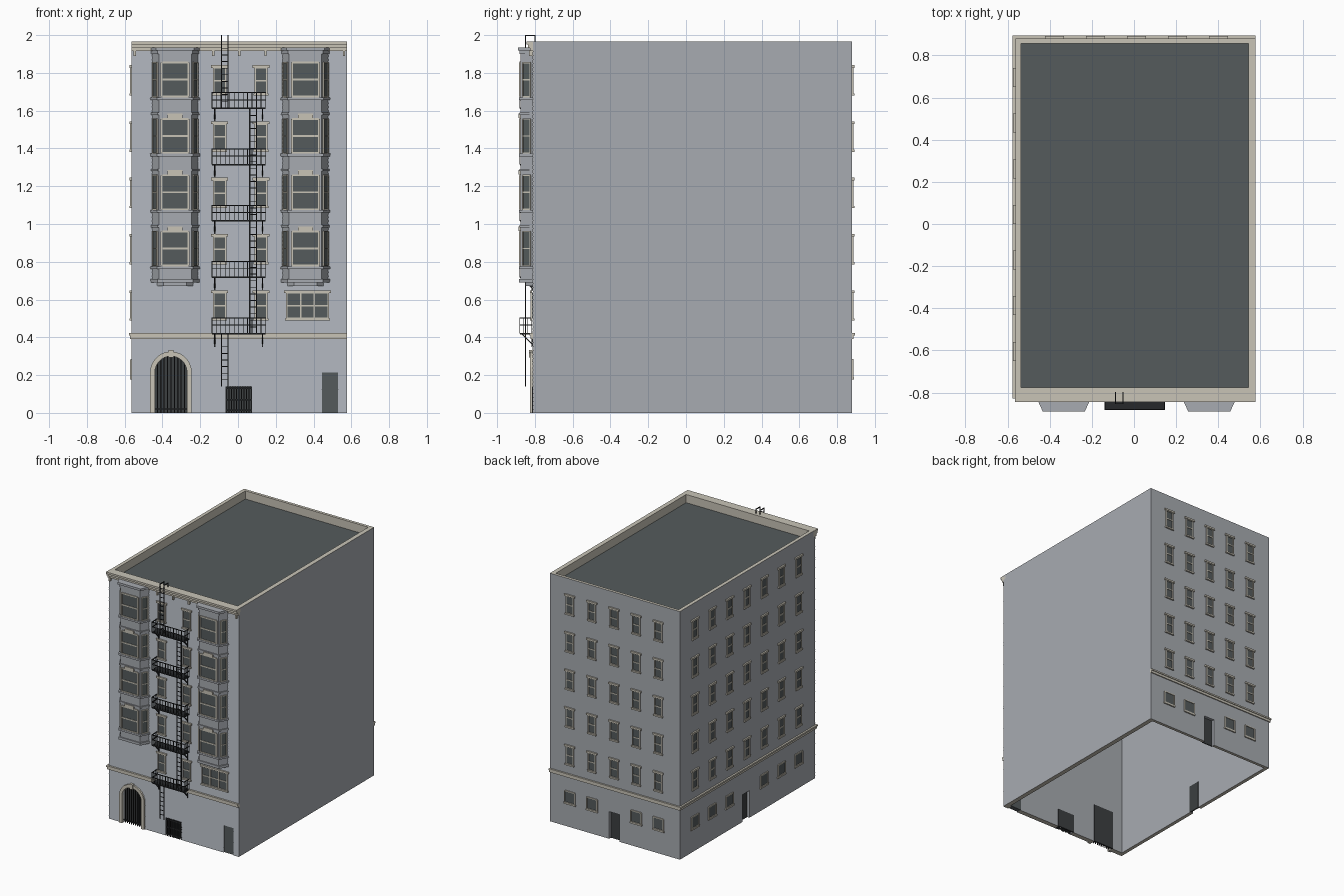
import bpy, bmesh, math
from mathutils import Matrix, Vector

if "Cube" in bpy.data.objects:
    bpy.data.objects.remove(bpy.data.objects["Cube"])


def material(name, r, g, b):
    m = bpy.data.materials.new(name)
    m.use_nodes = True
    m.diffuse_color = (r, g, b, 1)
    m.node_tree.nodes["Principled BSDF"].inputs["Base Color"].default_value = (r, g, b, 1)
    return m


WALL = material("grey wall", .39, .41, .44)
SIDING = material("blue grey siding", .40, .43, .47)
TRIM = material("cream trim", .58, .55, .47)
SLATE = material("dark slate glass", .09, .105, .108)
DOOR = material("dark door", .045, .05, .052)
METAL = material("black metal", .02, .022, .024)

# Main dimensions
LEFT, RIGHT, FRONT, BACK, TOP = -.563, .577, -.81, .88, 1.965
IN_L, IN_R, IN_F, IN_B = -.535, .542, -.776, .857
FACE = FRONT - .004
MID, STOREY, FIRST = .008, .298, .5
IDENT = Matrix.Identity(4)


def box(bm, lo, hi, M=IDENT):
    lo, hi = Vector(lo), Vector(hi)
    bmesh.ops.create_cube(bm, size=1, matrix=M @ Matrix.Translation((lo + hi) / 2)
                          @ Matrix.Diagonal((*(hi - lo), 1)))


def rod(bm, p, q, r=.0025):
    p, q = Vector(p), Vector(q)
    turn = (q - p).to_track_quat('Z', 'Y').to_matrix().to_4x4()
    box(bm, (-r, -r, 0), (r, r, (q - p).length), Matrix.Translation(p) @ turn)


def prism(bm, points, direction):
    face = bm.faces.new([bm.verts.new(p) for p in points])
    new = bmesh.ops.extrude_face_region(bm, geom=[face], use_keep_orig=True)["geom"]
    verts = [v for v in new if isinstance(v, bmesh.types.BMVert)]
    bmesh.ops.translate(bm, verts=verts, vec=direction)


def finish(name, bm, *mats):
    bmesh.ops.recalc_face_normals(bm, faces=bm.faces)
    mesh = bpy.data.meshes.new(name)
    bm.to_mesh(mesh)
    bm.free()
    ob = bpy.data.objects.new(name, mesh)
    bpy.context.collection.objects.link(ob)
    for m in mats:
        mesh.materials.append(m)
    return ob


def cut(ob, cutter):
    mod = ob.modifiers.new("cut", 'BOOLEAN')
    mod.operation, mod.solver, mod.object = 'DIFFERENCE', 'EXACT', cutter
    bpy.context.view_layer.objects.active = ob
    bpy.ops.object.modifier_apply(modifier=mod.name)


def wall_frame(x, y, angle):
    return Matrix.Translation((x, y, 0)) @ Matrix.Rotation(angle, 4, 'Z')


# Arch entrance outline
ARCH_X, ARCH_R, SPRING = -.355, .085, .215


def arch(r, y, steps=14):
    curve = [(ARCH_X + r * math.cos(math.pi * i / steps), y,
              SPRING + r * math.sin(math.pi * i / steps)) for i in range(steps + 1)]
    return [(ARCH_X + r, y, -.05)] + curve + [(ARCH_X - r, y, -.05)]


# Building shell, open below, with a roof pocket behind the parapet
bm = bmesh.new()
box(bm, (LEFT, FRONT, 0), (RIGHT, BACK, TOP))
body = finish("building_shell", bm, WALL, TRIM, SLATE)
bm = bmesh.new()
box(bm, (IN_L, IN_F, -.1), (IN_R, IN_B, 1.88))
box(bm, (IN_L, IN_F, 1.9), (IN_R, IN_B, 2.1))
hollow = finish("hollow_cutter", bm)

# Horizontal boarding on the front wall
bm = bmesh.new()
courses = 92
h = 1.915 / courses
profile = [(LEFT, FRONT + .002, 1.915), (LEFT, FRONT + .002, 0)]
for i in range(courses):
    profile += [(LEFT, FACE, i * h), (LEFT, FRONT - .0005, (i + 1) * h)]
prism(bm, profile, (RIGHT - LEFT, 0, 0))
siding = finish("front_siding", bm, SIDING)

# Door openings cut through the walls
bm = bmesh.new()
prism(bm, arch(ARCH_R, -.85), (0, .1, 0))
box(bm, (-.065, -.85, -.05), (.075, -.75, .14))
box(bm, (.445, -.85, -.05), (.53, -.75, .215))
box(bm, (-.033, .83, -.05), (.057, .95, .215))
box(bm, (-.65, .009, -.05), (-.5, .099, .215))
openings = finish("door_cutter", bm)
cut(body, hollow)
cut(body, openings)
cut(siding, openings)
for c in (hollow, openings):
    bpy.data.objects.remove(c)
for p in body.data.polygons:
    z = p.center.z
    if z > 1.89 and p.normal.z > .9 and z < 1.95:
        p.material_index = 2
    elif (z > 1.9 and (IN_L - .01 < p.center.x < IN_R + .01)
          and (IN_F - .01 < p.center.y < IN_B + .01)) or z > 1.96 or z < .001:
        p.material_index = 1
    else:
        p.material_index = 0

# Recessed doors
bm = bmesh.new()
box(bm, (-.445, -.782, 0), (-.265, -.77, .31))
box(bm, (-.07, -.782, 0), (.08, -.77, .145))
box(bm, (-.036, .85, 0), (.06, .858, .22))
box(bm, (-.543, .005, 0), (-.533, .102, .22))
finish("recessed_doors", bm, DOOR)
bm = bmesh.new()
box(bm, (.442, -.806, 0), (.533, -.77, .22))
finish("service_door", bm, SLATE)

# Arch surround with keystone
bm = bmesh.new()
outer, inner = arch(.11, -.826), arch(ARCH_R, -.826)
outer[0], outer[-1], inner[0], inner[-1] = [(p[0], p[1], 0) for p in
                                          (outer[0], outer[-1], inner[0], inner[-1])]
prism(bm, outer + inner[::-1], (0, .03, 0))
box(bm, (ARCH_X - .014, -.832, .292), (ARCH_X + .014, -.81, .332))
finish("arch_surround", bm, TRIM)

# Entrance gate and low double gate
bm = bmesh.new()
for i in range(-4, 5):
    dx = i * .018
    rod(bm, (ARCH_X + dx, -.8, 0), (ARCH_X + dx, -.8, SPRING + math.sqrt(ARCH_R ** 2 - dx ** 2)), .003)
rod(bm, (ARCH_X - ARCH_R, -.8, .02), (ARCH_X + ARCH_R, -.8, .02), .003)
finish("arch_gate", bm, METAL)
bm = bmesh.new()
for i in range(11):
    x = -.062 + i * .0134
    rod(bm, (x, -.812, 0), (x, -.812, .14), .003)
for z in (.015, .07, .13):
    rod(bm, (-.065, -.812, z), (.075, -.812, z), .004)
finish("low_gate", bm, METAL)


# Windows: local x runs along the wall and local -y points outwards
def window(frames, glass, M, w, z0, z1, cols=1, bar=.008, trim=True, sash=True):
    a = w / 2
    box(glass, (-a, -.003, z0), (a, .002, z1), M)
    for i in range(cols + 1):
        x = -a + i * (w / cols)
        box(frames, (x - bar / 2, -.008, z0), (x + bar / 2, 0, z1), M)
    for z in (z0, (z0 + z1) / 2, z1) if sash else (z0, z1):
        box(frames, (-a, -.007, z - bar / 2), (a, 0, z + bar / 2), M)
    if trim:
        box(frames, (-a - .014, -.012, z1), (a + .014, 0, z1 + .014), M)
        box(frames, (-a - .008, -.012, z0 - .012), (a + .008, 0, z0), M)


walls = {
    "front": [wall_frame(x, FACE, 0) for x in (-.097, .122)],
    "back": [wall_frame(.4 - .194 * i, BACK, math.pi) for i in range(5)],
    "side": [wall_frame(LEFT, .695 - .2165 * i, -math.pi / 2) for i in range(7)],
}
for name, columns in walls.items():
    frames, glass = bmesh.new(), bmesh.new()
    for i, M in enumerate(columns):
        for floor in range(5):
            z = FIRST + STOREY * floor
            window(frames, glass, M, .062, z, z + .135)
        if name != "front" and i != len(columns) // 2:
            window(frames, glass, M, .09, .19, .28, trim=False, sash=False)
            box(frames, (-.052, -.01, .178), (.052, 0, .19), M)
    if name == "front":
        window(frames, glass, wall_frame(.368, FACE, 0), .22, .5, .635, cols=3)
    finish(name + "_window_frames", frames, TRIM)
    finish(name + "_window_glass", glass, SLATE)


# Bay windows
def bay_outline(cx, z, off=0):
    return [(cx + s * (a + off), y, z) for s, a, y in
            ((-1, .122, FRONT), (-1, .086, -.875 - off), (1, .086, -.875 - off), (1, .122, FRONT))]


def bay_band(bm, cx, z0, z1, off=0):
    prism(bm, bay_outline(cx, z0, off), (0, 0, z1 - z0))


tilt = math.atan2(.065, .036)
for name, cx in (("right", MID - .341), ("left", MID + .349)):
    bm, frames, glass = bmesh.new(), bmesh.new(), bmesh.new()
    bay_band(bm, cx, .7, 1.92)
    bay_band(bm, cx, .69, .71, .008)
    bay_band(bm, cx, .672, .69, -.025)
    bay_band(bm, cx, 1.9, 1.918, .006)
    bay_band(bm, cx, 1.918, 1.935, .014)
    for floor in range(4):
        z0 = .78 + STOREY * floor
        z1 = z0 + .18
        bay_band(bm, cx, z0 - .018, z0 - .004, .01)
        if floor < 3:
            bay_band(bm, cx, z1 + .022, z1 + .034, .007)
            box(frames, (cx - .04, -.888, z1 + .004), (cx + .04, -.87, z1 + .028))
        window(frames, glass, wall_frame(cx, -.875, 0), .142, z0, z1, bar=.01, trim=False)
        for s in (-1, 1):
            M = wall_frame(cx + s * .104, -.8425, s * tilt)
            window(frames, glass, M, .046, z0, z1, bar=.006, trim=False)
    finish(name + "_bay", bm, WALL)
    finish(name + "_bay_frames", frames, TRIM)
    finish(name + "_bay_glass", glass, SLATE)

# Belt course around the front, back and windowed side
bm = bmesh.new()
for z0, z1, d in ((.392, .41, .008), (.41, .422, .014)):
    box(bm, (LEFT - d, FACE - d, z0), (RIGHT, FRONT + .01, z1))
    box(bm, (LEFT - d, BACK - .01, z0), (RIGHT, BACK + d, z1))
    box(bm, (LEFT - d, FRONT, z0), (LEFT + .01, BACK, z1))
finish("belt_course", bm, TRIM)

# Front cornice with small brackets
bm = bmesh.new()
for z0, z1, d in ((1.915, 1.932, .016), (1.932, 1.95, .026), (1.95, TOP, .035)):
    box(bm, (LEFT - .002, FRONT - d, z0), (RIGHT, FRONT + .02, z1))
for i in range(9):
    x = LEFT + .016 + i * (RIGHT - LEFT - .032) / 8
    box(bm, (x - .006, FRONT - .02, 1.89), (x + .006, FRONT, 1.92))
finish("front_cornice", bm, TRIM)

# Fire escape balconies
X0, X1, Y0, Y1 = -.138, .145, -.88, -.816
for floor in range(5):
    bm = bmesh.new()
    z = .42 + STOREY * floor
    box(bm, (X0, Y0, z - .004), (X1, Y1, z + .004))
    for dz in (.045, .083):
        for p, q in (((X0, Y1), (X0, Y0)), ((X0, Y0), (X1, Y0)), ((X1, Y0), (X1, Y1))):
            rod(bm, (*p, z + dz), (*q, z + dz))
    for i in range(13):
        x = X0 + i * (X1 - X0) / 12
        rod(bm, (x, Y0, z), (x, Y0, z + .083), .0018)
    for x in (X0, X1):
        for i in range(1, 4):
            y = Y0 + i * (Y1 - Y0) / 3
            rod(bm, (x, y, z), (x, y, z + .083), .0018)
    for x in (X0 + .015, X1 - .015):
        rod(bm, (x, Y0 + .01, z), (x, Y1, z - .055), .003)
        rod(bm, (x, Y1, z), (x, Y1, z - .07), .003)
    finish(f"balcony_{floor + 1}", bm, METAL)


# Ladders, the top one hooked over the parapet
def ladder(name, x, z0, z1, hook=False):
    bm = bmesh.new()
    for s in (-.018, .018):
        rod(bm, (x + s, -.85, z0), (x + s, -.85, z1), .003)
        if hook:
            rod(bm, (x + s, -.85, z1 - .003), (x + s, -.8, z1 - .003), .003)
            rod(bm, (x + s, -.8, z1), (x + s, -.8, TOP), .003)
    for i in range(1, int((z1 - z0) / .035)):
        rod(bm, (x - .018, -.85, z0 + i * .035), (x + .018, -.85, z0 + i * .035), .002)
    finish(name, bm, METAL)


ladder("bottom_ladder", -.07, .14, .42)
ladder("middle_ladder", .08, .42, 1.615)
ladder("top_ladder", -.07, 1.615, 2, hook=True)
